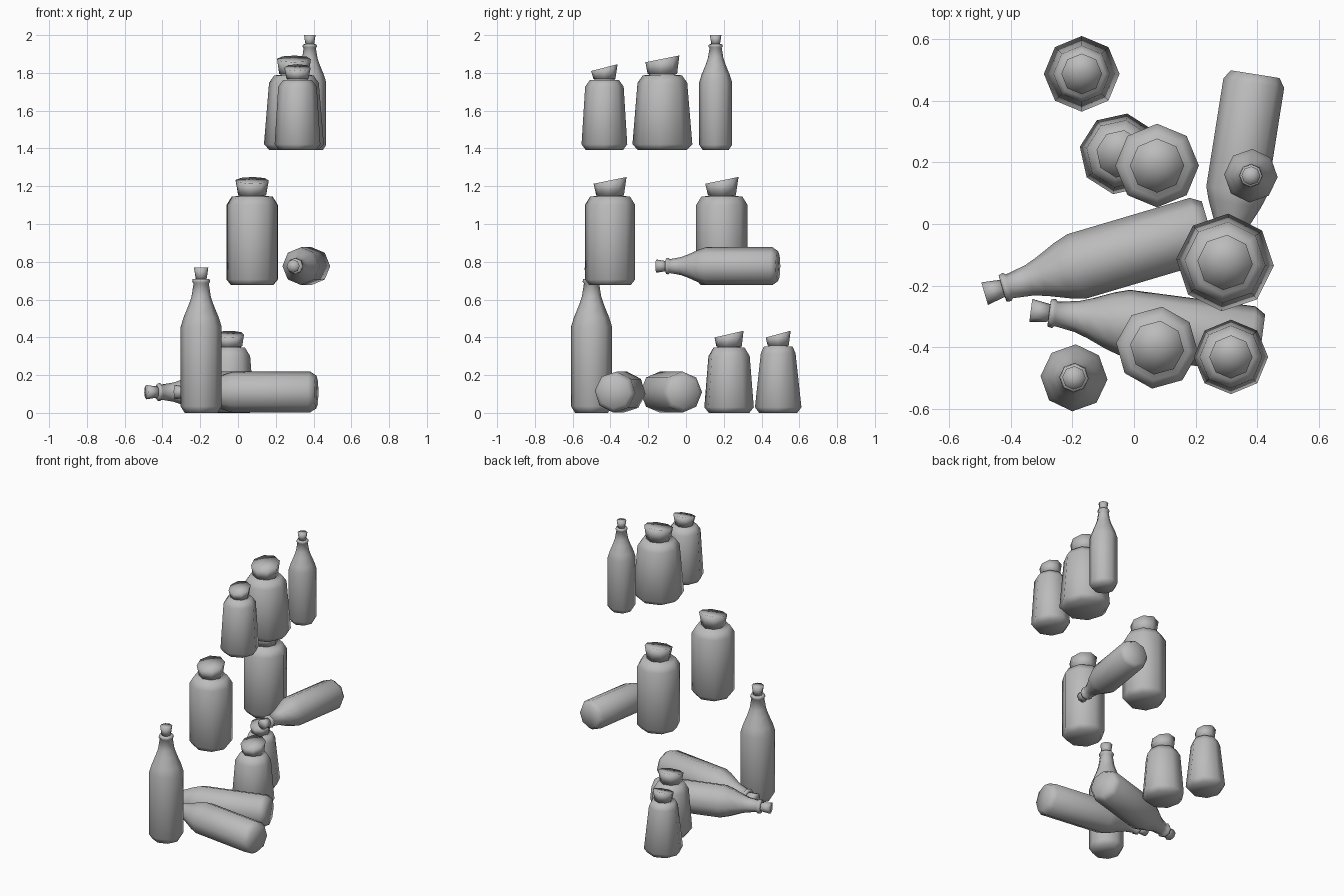
import bpy, bmesh, math

cube = bpy.data.objects.get("Cube")
if cube:
    bpy.data.objects.remove(cube, do_unlink=True)

SIDES = 8
GREY = (0.5, 0.5, 0.5, 1)
mat = bpy.data.materials.new("plain_grey")
mat.use_nodes = True
mat.diffuse_color = GREY
mat.node_tree.nodes["Principled BSDF"].inputs["Base Color"].default_value = GREY


def lathe(name, profile, loc, turn=0, slant=0, lie=None):
    """Eight-sided turned shape from (radius, height) pairs, capped with fans."""
    bm = bmesh.new()
    rings = []
    for i, (r, z) in enumerate(profile):
        tilt = slant if i == len(profile) - 1 else 0
        ring = []
        for k in range(SIDES):
            a = math.radians(turn) + math.tau * k / SIDES
            ring.append(bm.verts.new((r * math.cos(a), r * math.sin(a),
                                      z + tilt * math.sin(a))))
        rings.append(ring)
    low = bm.verts.new((0, 0, profile[0][1]))
    high = bm.verts.new((0, 0, profile[-1][1]))
    for k in range(SIDES):
        n = (k + 1) % SIDES
        for a, b in zip(rings, rings[1:]):
            bm.faces.new((a[k], a[n], b[n], b[k]))
        bm.faces.new((low, rings[0][n], rings[0][k]))
        bm.faces.new((high, rings[-1][k], rings[-1][n]))
    for f in bm.faces:
        f.smooth = True
    mesh = bpy.data.meshes.new(name)
    bm.to_mesh(mesh)
    bm.free()
    mesh.materials.append(mat)
    ob = bpy.data.objects.new(name, mesh)
    ob.location = loc
    if lie is not None:
        ob.rotation_euler = (0, math.pi / 2, math.radians(lie))
    bpy.context.collection.objects.link(ob)
    return ob


def jar(name, loc, base, top, shoulder, cork, z_body, z_shoulder, z_top, turn=0):
    """Wide jar with a bevelled foot, stepped shoulder and slanted stopper."""
    cork_low, cork_high = cork
    neck = cork_low * 0.9
    lathe(name, [(base * 0.82, 0), (base, 0.03), (top, z_body),
                 (shoulder, z_shoulder), (neck, z_shoulder + 0.002),
                 (neck, z_shoulder + 0.02)], loc, turn)
    lathe(name + "_stopper", [(cork_low, z_shoulder + 0.006), (cork_high, z_top)],
          loc, turn, slant=0.018)


BOTTLE = [(.8, 0), (1, .045), (1, .59), (.86, .655), (.6, .745), (.47, .8),
          (.37, .89), (.44, .9), (.41, .92), (.25, .921)]
CORK = [(.26, .915), (.35, 1)]


def bottle(name, loc, radius, length, turn=0, lie=None):
    """Slim bottle with a long neck, lip and small cork."""
    for part, shape in ((name, BOTTLE), (name + "_cork", CORK)):
        lathe(part, [(r * radius, z * length) for r, z in shape], loc, turn, lie=lie)


# Floor level
jar("floor_jar_back", (-.17, .488, 0), .123, .092, .077, (.056, .066), .315, .35, .417)
jar("floor_jar_front", (-.045, .228, 0), .133, .111, .084, (.068, .078), .3, .345, .417, -10)
bottle("floor_bottle_standing", (-.195, -.5, 0), .109, .77, -3)
bottle("floor_bottle_lying_back", (.245, -.01, .11), .109, .762, lie=196.5)
bottle("floor_bottle_lying_front", (.415, -.38, .11), .109, .757, 5, lie=172.5)

# Middle level
MIDDLE = .676
jar("middle_jar_back", (.075, .19, MIDDLE), .136, .136, .108, (.074, .088), .425, .47, .555)
jar("middle_jar_front", (.075, -.402, MIDDLE), .134, .134, .106, (.074, .088), .425, .47, .555, -7)
bottle("middle_bottle_lying", (.394, .487, .777), .1, .652, lie=261)

# Upper level
UPPER = 1.392
jar("upper_jar_large", (.296, -.125, UPPER), .159, .132, .104, (.078, .09), .355, .395, .482, -4)
jar("upper_jar_small", (.315, -.432, UPPER), .121, .102, .077, (.058, .07), .335, .37, .436)
bottle("upper_bottle_standing", (.38, .157, UPPER), .087, .608, -3)
